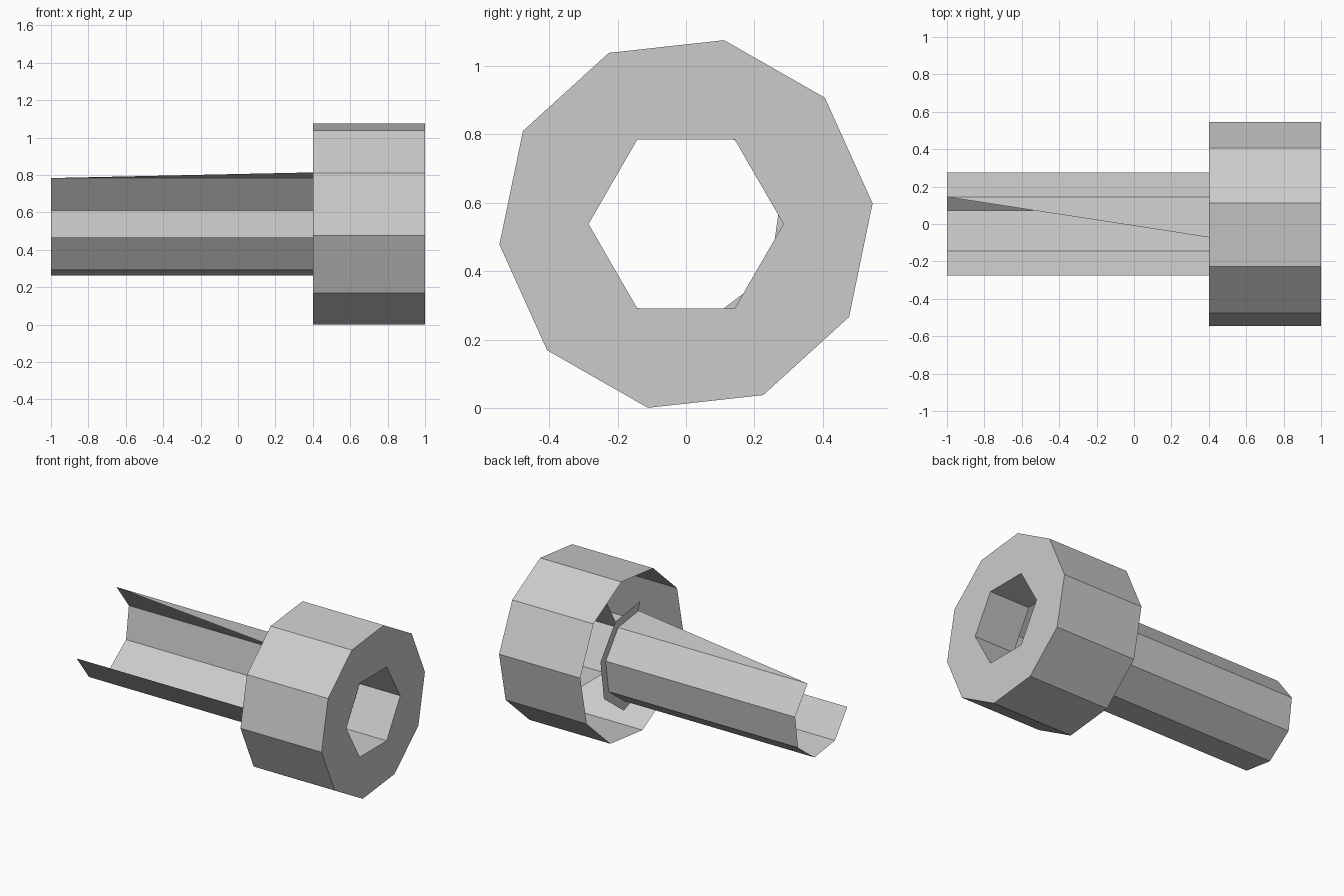
import bpy, bmesh, math

old = bpy.data.objects.get("Cube")
if old:
    bpy.data.objects.remove(old, do_unlink=True)

AXIS_Z = 0.538
HEAD_R, SHANK_R, LIP_R = 0.549, 0.285, 0.343
HEAD_END, SHOULDER, SOCKET_END, TIP = 1.0, 0.4, 0.7, -1.0

steel = bpy.data.materials.new("plain grey")
steel.use_nodes = True
grey = (0.6, 0.6, 0.6, 1)
steel.diffuse_color = grey
steel.node_tree.nodes["Principled BSDF"].inputs["Base Color"].default_value = grey


def ring(bm, x, radius, sides, start):
    """Regular polygon of vertices around the long axis."""
    angles = [math.radians(start + 360 * i / sides) for i in range(sides)]
    return [bm.verts.new((x, radius * math.cos(a), AXIS_Z + radius * math.sin(a)))
            for a in angles]


def bridge(bm, a, b, steps):
    """Quads between two rings on the chosen sides."""
    n = len(a)
    for i in steps:
        j = (i + 1) % n
        bm.faces.new((a[i], a[j], b[j], b[i]))


def finish(bm, name):
    loose = [v for v in bm.verts if not v.link_faces]
    bmesh.ops.delete(bm, geom=loose, context='VERTS')
    mesh = bpy.data.meshes.new(name)
    bm.to_mesh(mesh)
    bm.free()
    mesh.materials.append(steel)
    obj = bpy.data.objects.new(name, mesh)
    bpy.context.collection.objects.link(obj)


# Ten-sided head wall, open towards the shank
bm = bmesh.new()
back = ring(bm, SHOULDER, HEAD_R, 10, 6.3)
front = ring(bm, HEAD_END, HEAD_R, 10, 6.3)
bridge(bm, back, front, range(10))

# End face with a hexagonal opening
hole = ring(bm, HEAD_END, SHANK_R, 6, 0)
edges = [bm.edges.get((r[i], r[(i + 1) % len(r)]))
         or bm.edges.new((r[i], r[(i + 1) % len(r)]))
         for r in (front, hole) for i in range(len(r))]
bmesh.ops.triangle_fill(bm, edges=edges, use_beauty=True, normal=(1, 0, 0))

# Hexagonal socket wall, open at its inner end
bridge(bm, hole, ring(bm, SOCKET_END, SHANK_R, 6, 0), range(6))
finish(bm, "socket_head")

# Eight-sided shank shell: five whole sides, half a top side, open at the front
bm = bmesh.new()
START = -120.5
root = ring(bm, SHOULDER, SHANK_R, 8, START)
tip = ring(bm, TIP, SHANK_R, 8, START)
bridge(bm, tip, root, [7, 0, 1, 2, 3])
bm.faces.new((tip[4], root[5], root[4]))

# Narrow lip around the root of the shank
lip = ring(bm, SHOULDER, LIP_R, 8, START)
bridge(bm, root, lip, [1, 2, 3, 4])
bm.faces.new((root[0], root[1], lip[1]))
finish(bm, "open_shank")
